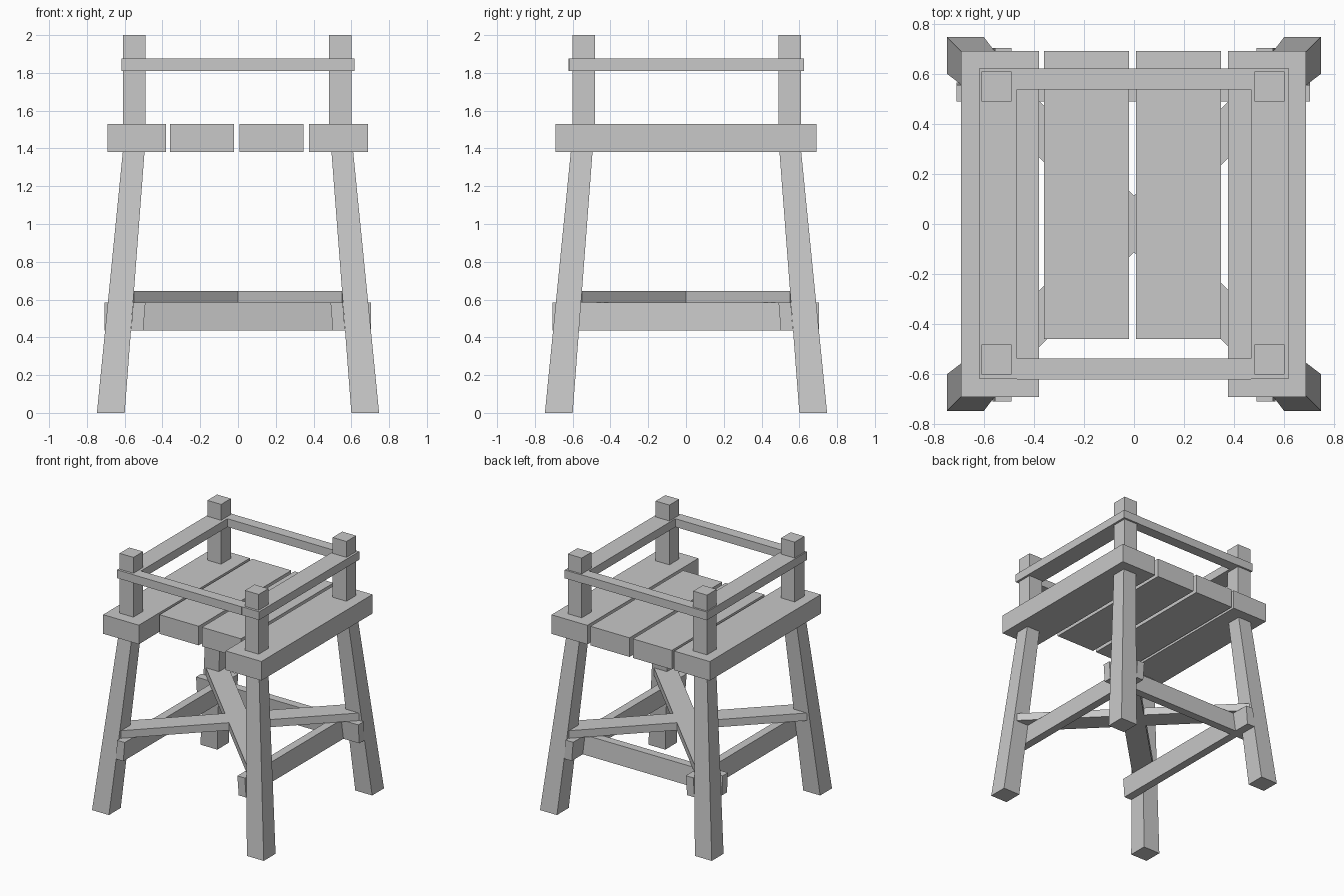
import bpy
import math

cube = bpy.data.objects.get("Cube")
if cube:
    bpy.data.objects.remove(cube, do_unlink=True)

GREY = (0.58, 0.58, 0.58, 1.0)
wood = bpy.data.materials.new("plain_grey")
wood.use_nodes = True
wood.diffuse_color = GREY
wood.node_tree.nodes["Principled BSDF"].inputs["Base Color"].default_value = GREY


def beam(name, x, y, z, top_x=None, top_y=None):
    """Box between extents; the top rectangle may differ to lean or taper it."""
    verts = []
    for xs, ys, h in ((x, y, z[0]), (top_x or x, top_y or y, z[1])):
        a, b = sorted(xs)
        c, d = sorted(ys)
        verts += [(a, c, h), (b, c, h), (b, d, h), (a, d, h)]
    faces = [(3, 2, 1, 0), (4, 5, 6, 7)]
    faces += [(i, (i + 1) % 4, (i + 1) % 4 + 4, i + 4) for i in range(4)]
    mesh = bpy.data.meshes.new(name)
    mesh.from_pydata(verts, [], faces)
    mesh.materials.append(wood)
    obj = bpy.data.objects.new(name, mesh)
    bpy.context.collection.objects.link(obj)
    return obj


def span(side, inner, outer):
    return (side * inner, side * outer)


SEAT = (1.38, 1.53)
RAIL = (1.81, 1.875)
STRETCHER = (0.435, 0.585)
SIDES = ((1, "left"), (-1, "right"))
ENDS = ((-1, "front"), (1, "back"))

# Seat planks: long outer pair, shorter inner pair flush at the back
beam("outer_plank_right", (-0.69, -0.38), (-0.69, 0.69), SEAT)
beam("outer_plank_left", (0.375, 0.687), (-0.69, 0.69), SEAT)
beam("inner_plank_right", (-0.36, -0.02), (-0.46, 0.69), SEAT)
beam("inner_plank_left", (0.008, 0.348), (-0.46, 0.69), SEAT)

# Splayed tapered legs and the upright posts above them
for sx, side in SIDES:
    for sy, end in ENDS:
        beam(f"{end}_{side}_leg", span(sx, 0.6, 0.747), span(sy, 0.6, 0.747),
             (0, SEAT[0]), span(sx, 0.495, 0.61), span(sy, 0.495, 0.61))
        post = beam(f"{end}_{side}_post", span(sx, 0.485, 0.605),
                    span(sy, 0.485, 0.605), (SEAT[1], 2.0))
        post.location = (-0.004, 0.004, 0)

# Guard rails: wide on the sides, narrow at front and back
for sx, side in SIDES:
    beam(f"{side}_rail", span(sx, 0.468, 0.618), (-0.62, 0.624), RAIL)
for sy, end in ENDS:
    beam(f"{end}_rail", (-0.468, 0.468), span(sy, 0.537, 0.622), RAIL)

# Leaning stretchers on the inner faces of the legs, none at the front
LOW, HIGH = (0.502, 0.566), (0.490, 0.555)
for sx, side in SIDES:
    beam(f"{side}_stretcher", span(sx, *LOW), (-0.708, 0.703), STRETCHER,
         top_x=span(sx, *HIGH))
beam("back_stretcher", (-0.708, 0.703), LOW, STRETCHER, top_y=HIGH)

# Crossed diagonal braces resting on the stretchers
for sign, name in ((1, "brace_a"), (-1, "brace_b")):
    brace = beam(name, (-0.86, 0.86), (-0.08, 0.08), (0.585, 0.645))
    brace.rotation_euler.z = sign * math.pi / 4
